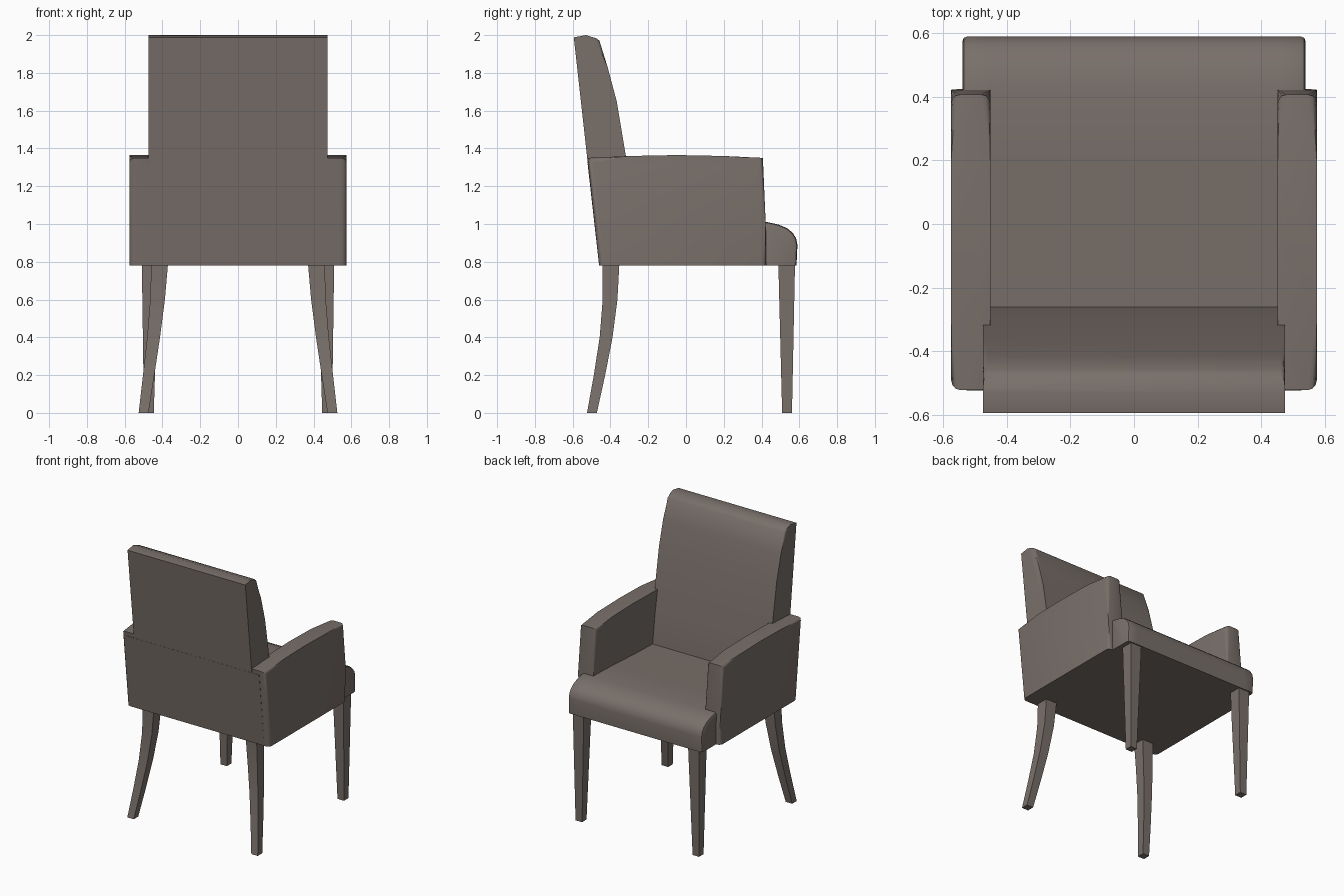
import bpy, bmesh, math

if "Cube" in bpy.data.objects:
    bpy.data.objects.remove(bpy.data.objects["Cube"])

mat = bpy.data.materials.new("taupe")
mat.diffuse_color = (0.19, 0.16, 0.143, 1)
mat.use_nodes = True
mat.node_tree.nodes["Principled BSDF"].inputs["Base Color"].default_value = mat.diffuse_color


def finish(bm, name, smooth=40):
    bmesh.ops.recalc_face_normals(bm, faces=bm.faces[:])
    me = bpy.data.meshes.new(name)
    bm.to_mesh(me)
    bm.free()
    me.materials.append(mat)
    ob = bpy.data.objects.new(name, me)
    bpy.context.collection.objects.link(ob)
    bpy.ops.object.select_all(action='DESELECT')
    ob.select_set(True)
    bpy.context.view_layer.objects.active = ob
    if smooth:
        bpy.ops.object.shade_smooth_by_angle(angle=math.radians(smooth))
    return ob


def loft(bm, rings):
    vs = [[bm.verts.new(p) for p in r] for r in rings]
    n = len(vs[0])
    for a, b in zip(vs, vs[1:]):
        for i in range(n):
            bm.faces.new((a[i], a[(i + 1) % n], b[(i + 1) % n], b[i]))
    bm.faces.new(vs[0])
    bm.faces.new(vs[-1])


def prism(name, profile, x0, x1, rule=None, r=0.02, seg=3):
    """Extrude a (y, z) profile along x; bevel the edges picked by rule."""
    bm = bmesh.new()
    loft(bm, [[(x, y, z) for y, z in profile] for x in (x0, x1)])
    if rule:
        es = [e for e in bm.edges if rule(e.verts[0].co, e.verts[1].co)]
        bmesh.ops.bevel(bm, geom=es, offset=r, segments=seg, profile=0.5,
                        affect='EDGES', clamp_overlap=True)
    return finish(bm, name)


# Rounded front roll shared by the seat and its side ears
roll = [(0.585, 0.78), (0.59, 0.89), (0.583, 0.925), (0.565, 0.953),
        (0.535, 0.978), (0.49, 0.997), (0.43, 1.01)]
prism("seat", [(-0.44, 0.78)] + roll + [(0.2, 1.005), (-0.05, 0.99), (-0.4, 0.98)],
      -0.46, 0.46)

# Backrest: flat raked rear, bowed front
back = [(-0.46, 0.78), (-0.25, 0.78), (-0.26, 0.98), (-0.29, 1.2), (-0.32, 1.37),
        (-0.367, 1.65), (-0.415, 1.83), (-0.458, 1.97), (-0.475, 1.983),
        (-0.53, 2.0), (-0.594, 1.988)]
prism("backrest", back, -0.475, 0.475,
      lambda a, b: abs(a.x - b.x) < 1e-5 and a.y > -0.5 and b.y > -0.5 and min(a.z, b.z) > 0.9,
      0.018)

# Upholstered lower rear panel joining the arms
prism("lower_back_panel", [(-0.46, 0.78), (-0.40, 0.78), (-0.45, 1.32), (-0.521, 1.32)],
      -0.535, 0.535)

arm = [(-0.46, 0.78), (0.425, 0.78), (0.422, 1.0), (0.407, 1.35), (0.2, 1.36),
       (-0.05, 1.365), (-0.3, 1.36), (-0.522, 1.35)]
for s, side in ((1, "left"), (-1, "right")):
    # Arms with padded edges
    prism(side + "_arm", arm, s * 0.452, s * 0.575,
          lambda a, b: abs(a.x - b.x) < 1e-5 and max(a.z, b.z) > 0.8, 0.028)
    # Seat ears wrapping in front of the arms
    prism(side + "_seat_ear", [(0.40, 0.78)] + roll + [(0.40, 1.01)], s * 0.46, s * 0.54,
          lambda a, b: min(abs(a.x), abs(b.x)) > 0.53 and max(a.z, b.z) > 0.8, 0.016, 2)

    # Legs: square rings (z, x centre, y centre, half width)
    front = [(0, 0.472, 0.535, 0.026), (0.785, 0.465, 0.533, 0.044)]
    rear = [(0, 0.500, -0.498, 0.026), (0.2, 0.473, -0.458, 0.03),
            (0.4, 0.447, -0.423, 0.034), (0.6, 0.426, -0.402, 0.039),
            (0.785, 0.415, -0.397, 0.044)]
    for name, path in (("front_leg", front), ("rear_leg", rear)):
        bm = bmesh.new()
        loft(bm, [[(s * x + i * w, y + j * w, z)
                   for i, j in ((-1, -1), (1, -1), (1, 1), (-1, 1))]
                  for z, x, y, w in path])
        finish(bm, side + "_" + name, 30)
